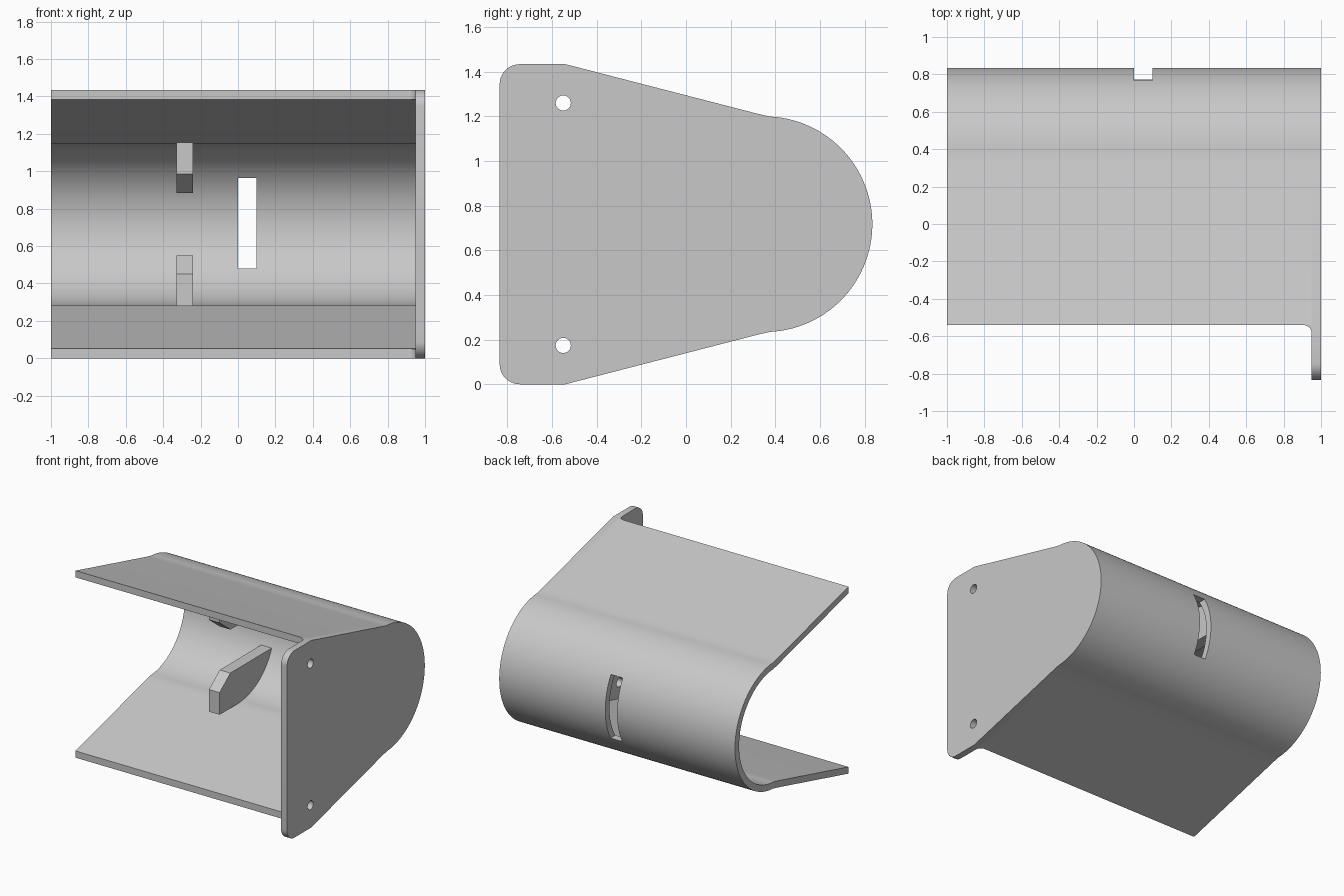
import bpy, bmesh
from math import cos, sin, radians

cube = bpy.data.objects.get("Cube")
if cube:
    bpy.data.objects.remove(cube, do_unlink=True)

MID = 0.717      # height of the mirror plane
WALL = 0.05

grey = bpy.data.materials.new("light_grey")
grey.use_nodes = True
colour = (0.58, 0.58, 0.58, 1)
grey.diffuse_color = colour
grey.node_tree.nodes["Principled BSDF"].inputs["Base Color"].default_value = colour


def arc(cu, cv, r, start, end, steps):
    angles = [radians(start + (end - start) * i / steps) for i in range(steps + 1)]
    return [(cu + r * cos(a), cv + r * sin(a)) for a in angles]


def flip(points):
    """Mirror a (y, z) path top to bottom and reverse it."""
    return [(y, 2 * MID - z) for y, z in reversed(points)]


def prism(name, points, low, high, axis="x"):
    """Extrude a flat outline along x (outline in y, z) or z (outline in x, y)."""
    bm = bmesh.new()
    verts = [bm.verts.new((low, u, v) if axis == "x" else (u, v, low)) for u, v in points]
    face = bm.faces.new(verts)
    extruded = bmesh.ops.extrude_face_region(bm, geom=[face])["geom"]
    moved = [g for g in extruded if isinstance(g, bmesh.types.BMVert)]
    d = high - low
    bmesh.ops.translate(bm, verts=moved, vec=(d, 0, 0) if axis == "x" else (0, 0, d))
    bmesh.ops.recalc_face_normals(bm, faces=bm.faces)
    mesh = bpy.data.meshes.new(name)
    bm.to_mesh(mesh)
    bm.free()
    mesh.materials.append(grey)
    obj = bpy.data.objects.new(name, mesh)
    bpy.context.collection.objects.link(obj)
    return obj


def activate(obj):
    bpy.ops.object.select_all(action="DESELECT")
    obj.select_set(True)
    bpy.context.view_layer.objects.active = obj


def cut(obj, cutter):
    activate(obj)
    mod = obj.modifiers.new("cut", "BOOLEAN")
    mod.operation = "DIFFERENCE"
    mod.solver = "EXACT"
    mod.object = cutter
    bpy.ops.object.modifier_apply(modifier=mod.name)
    bpy.data.objects.remove(cutter, do_unlink=True)


def smooth(obj):
    activate(obj)
    bpy.ops.object.shade_smooth_by_angle(angle=radians(25))


def side_path(inset):
    """Upper flare, round back and lower flare, moved inward by inset."""
    drop = inset * 1.03
    top = [(-0.54, 1.434 - drop), (0.31, 1.2147 - drop), (0.34, 1.2075 - drop)]
    return top + arc(0.352, MID, 0.483 - inset, 87, -87, 58) + flip(top)


# Curved shell with a tall slot in its back
shell = prism("curved_shell", side_path(0) + side_path(WALL)[::-1], -1, 0.95)
slot = [(0.6, 0.48), (1, 0.48), (1, 0.965), (0.6, 0.965)]
cut(shell, prism("slot_cutter", slot, 0, 0.1))
smooth(shell)

# End plate with rounded front corners and two screw holes
corner = arc(-0.745, 1.344, 0.09, 180, 90, 10)
plate = prism("end_plate", side_path(0) + flip(corner) + corner, 0.95, 1)
for z in (MID + 0.543, MID - 0.543):
    cut(plate, prism("hole_cutter", arc(-0.55, z, 0.034, 0, 345, 23), 0.9, 1.1))
smooth(plate)

# Small fillets where the shell lips meet the plate
fillet = [(0.95, -0.54)] + arc(0.905, -0.585, 0.045, 90, 0, 8)
for name, z in (("lower_fillet", 0), ("upper_fillet", 1.434 - WALL)):
    smooth(prism(name, fillet, z, z + WALL, "z"))

# Pair of chamfered tabs seated in the round back
tab = [(0.352, 0.28), (0.12, 0.28), (0.12, 0.45), (0.25, 0.55)]
tab += arc(0.352, MID, 0.44, -22.3, -86, 20)
for name, outline in (("lower_tab", tab), ("upper_tab", flip(tab))):
    smooth(prism(name, outline, -0.33, -0.24))
